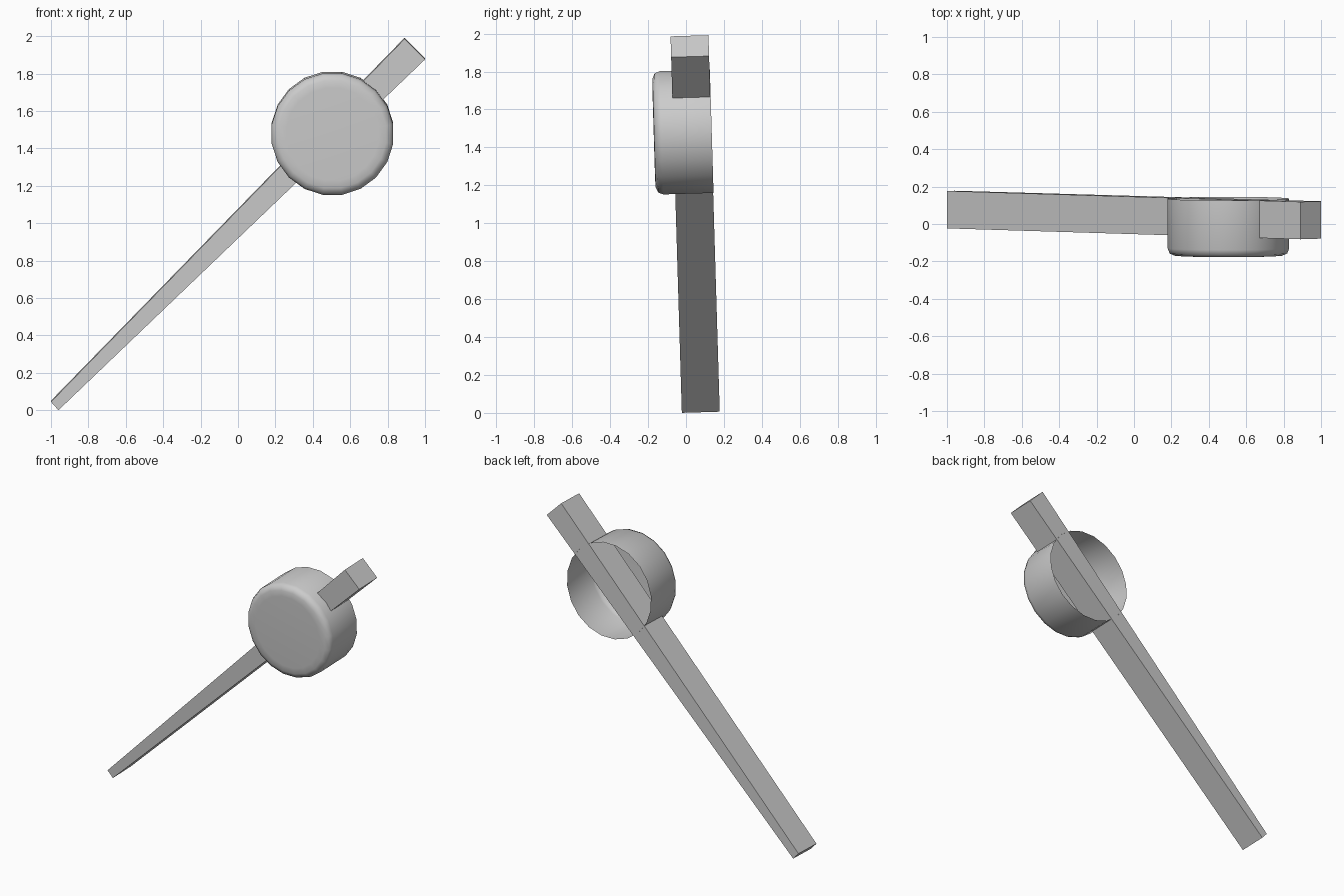
import bpy, bmesh, math
from mathutils import Matrix

if "Cube" in bpy.data.objects:
    bpy.data.objects.remove(bpy.data.objects["Cube"])

TILT = Matrix.Rotation(0.03, 4, 'X')  # whole model leans slightly forward


def finish(name, bm, smooth=False):
    bmesh.ops.transform(bm, matrix=TILT, verts=bm.verts)
    mesh = bpy.data.meshes.new(name)
    bm.to_mesh(mesh)
    bm.free()
    obj = bpy.data.objects.new(name, mesh)
    bpy.context.collection.objects.link(obj)
    if smooth:
        bpy.ops.object.select_all(action='DESELECT')
        obj.select_set(True)
        bpy.context.view_layer.objects.active = obj
        bpy.ops.object.shade_smooth_by_angle(angle=math.radians(60))
    return obj


# Tapered handle bar running diagonally through the cup
bm = bmesh.new()
outline = [(-1, 0.046), (-0.96, 0.001), (1, 1.877), (0.89, 1.987)]
face = bm.faces.new([bm.verts.new((x, -0.022, z)) for x, z in outline])
ext = bmesh.ops.extrude_face_region(bm, geom=[face], use_keep_orig=True)
moved = [g for g in ext['geom'] if isinstance(g, bmesh.types.BMVert)]
bmesh.ops.translate(bm, vec=(0, 0.2, 0), verts=moved)
bmesh.ops.recalc_face_normals(bm, faces=bm.faces)
finish("handle_bar", bm)

# Thin-walled round cup, closed at the front and open at the back
SIDES = 20
CX, CZ = 0.505, 1.48
profile = [(0.329, 0.18), (0.329, -0.085), (0.318, -0.112), (0.29, -0.124), (0.25, -0.126)]
bm = bmesh.new()
rings = []
for r, y in profile:
    ring = []
    for i in range(SIDES):
        a = 2 * math.pi * (i + 0.5) / SIDES
        ring.append(bm.verts.new((CX + r * math.cos(a), y, CZ + r * math.sin(a))))
    rings.append(ring)
for lo, hi in zip(rings, rings[1:]):
    for i in range(SIDES):
        j = (i + 1) % SIDES
        bm.faces.new((lo[i], hi[i], hi[j], lo[j]))
bm.faces.new(rings[-1])
bmesh.ops.recalc_face_normals(bm, faces=bm.faces)
front = max(bm.faces, key=lambda f: len(f.verts))
if front.normal.y > 0:
    bmesh.ops.reverse_faces(bm, faces=bm.faces)
finish("round_cup", bm, smooth=True)
